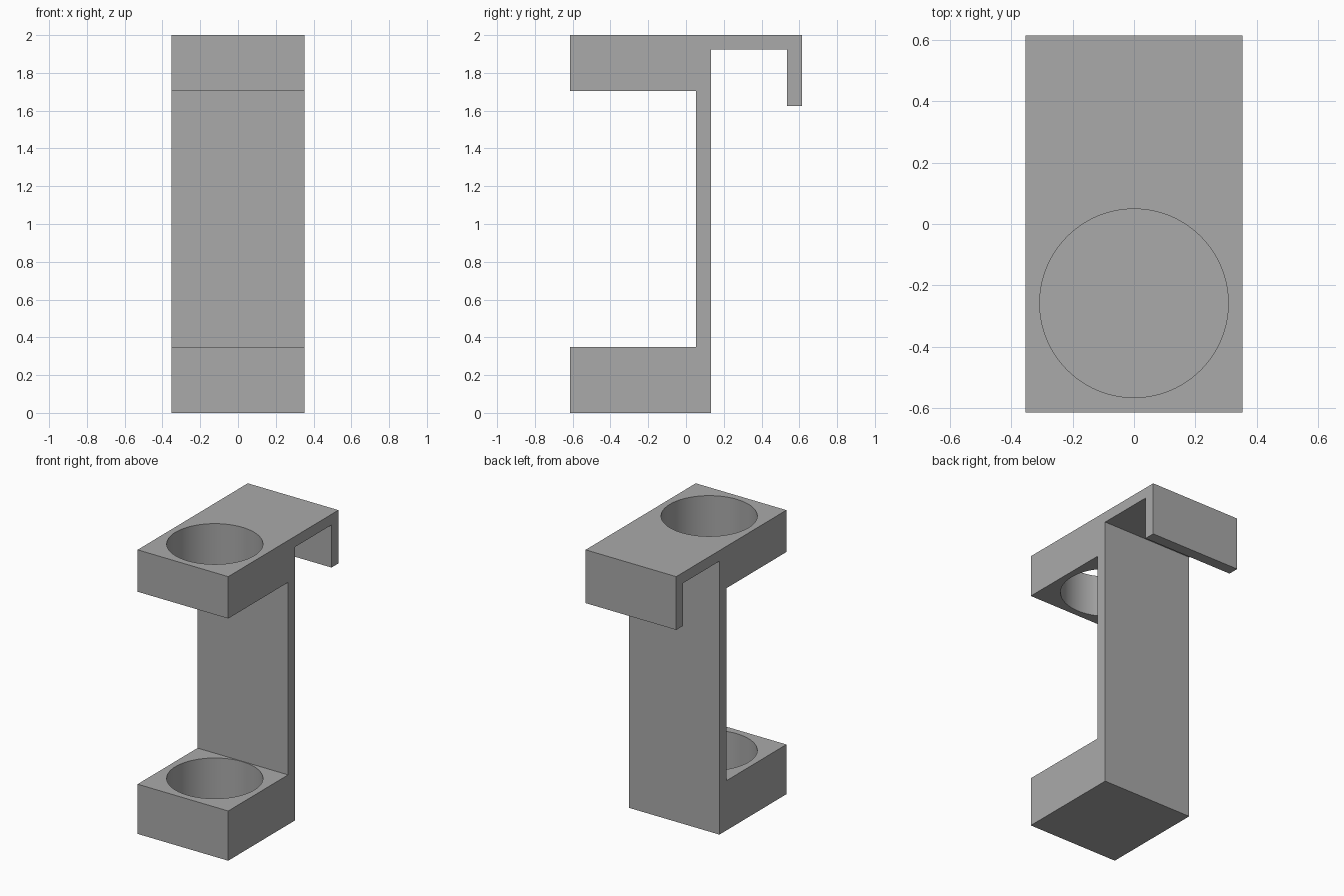
import bpy
import bmesh

cube = bpy.data.objects.get("Cube")
if cube:
    bpy.data.objects.remove(cube, do_unlink=True)

# Single grey finish
grey = bpy.data.materials.new("plain_grey")
grey.use_nodes = True
colour = (0.4, 0.4, 0.4, 1)
grey.diffuse_color = colour
grey.node_tree.nodes["Principled BSDF"].inputs["Base Color"].default_value = colour

HALF_WIDTH = 0.353
FRONT, PLATE_FRONT, PLATE_BACK = -0.613, 0.053, 0.132
HOOK_INNER, HOOK_BACK = 0.536, 0.613
BASE_TOP, RING_BOTTOM = 0.35, 1.705
HOOK_TIP, HOOK_UNDER, TOP = 1.625, 1.925, 2.0
HOLE_Y, HOLE_RADIUS, POCKET_FLOOR = -0.258, 0.307, 0.055

# Side outline (y, z): base block, back plate, upper ring block and rear hook
outline = [
    (FRONT, 0), (PLATE_BACK, 0), (PLATE_BACK, HOOK_UNDER),
    (HOOK_INNER, HOOK_UNDER), (HOOK_INNER, HOOK_TIP),
    (HOOK_BACK, HOOK_TIP), (HOOK_BACK, TOP), (FRONT, TOP),
    (FRONT, RING_BOTTOM), (PLATE_FRONT, RING_BOTTOM),
    (PLATE_FRONT, BASE_TOP), (FRONT, BASE_TOP),
]

# Extrude the outline across the width
bm = bmesh.new()
side = bm.faces.new([bm.verts.new((-HALF_WIDTH, y, z)) for y, z in outline])
extruded = bmesh.ops.extrude_face_region(bm, geom=[side])["geom"]
bmesh.ops.translate(bm, vec=(2 * HALF_WIDTH, 0, 0),
                    verts=[g for g in extruded if isinstance(g, bmesh.types.BMVert)])
bmesh.ops.recalc_face_normals(bm, faces=bm.faces)
mesh = bpy.data.meshes.new("hanging_holder")
bm.to_mesh(mesh)
bm.free()
mesh.materials.append(grey)
holder = bpy.data.objects.new("hanging_holder", mesh)
bpy.context.collection.objects.link(holder)

# One cutter makes both the open upper ring and the blind lower pocket
cut_top = TOP + 0.2
bpy.ops.mesh.primitive_cylinder_add(
    vertices=96, radius=HOLE_RADIUS, depth=cut_top - POCKET_FLOOR,
    location=(0, HOLE_Y, (cut_top + POCKET_FLOOR) / 2))
cutter = bpy.context.object
cutter.name = "hole_cutter"
cutter.hide_render = True
cutter.data.materials.append(grey)

cut = holder.modifiers.new("holes", "BOOLEAN")
cut.operation = "DIFFERENCE"
cut.solver = "EXACT"
cut.object = cutter

# Apply the cut, drop the helper and smooth the round walls
bpy.ops.object.select_all(action="DESELECT")
holder.select_set(True)
bpy.context.view_layer.objects.active = holder
bpy.ops.object.modifier_apply(modifier=cut.name)
bpy.data.objects.remove(cutter, do_unlink=True)
bpy.ops.object.shade_smooth_by_angle()
